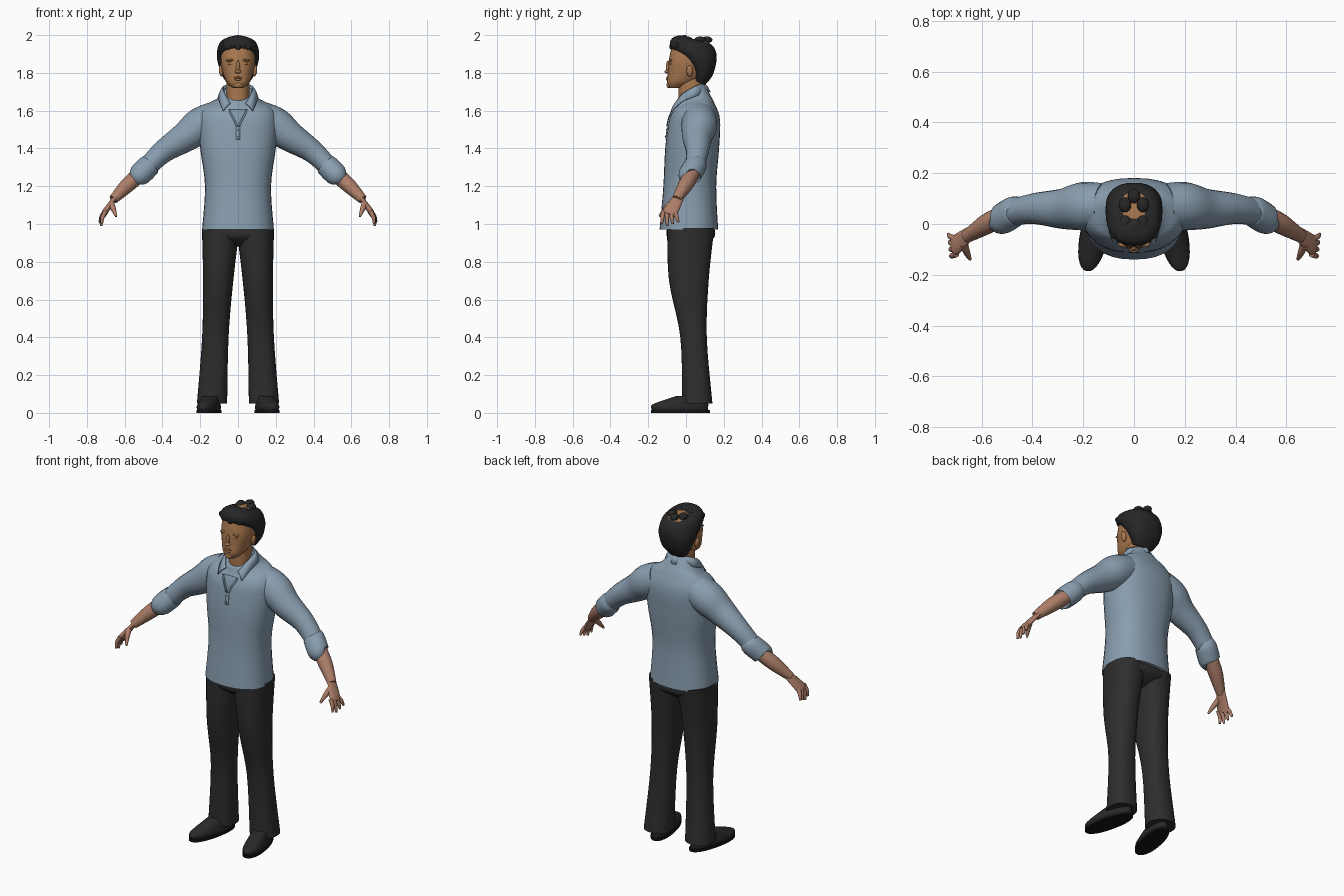
import bpy, bmesh, math
from mathutils import Vector, Matrix

cube = bpy.data.objects.get("Cube")
if cube:
    bpy.data.objects.remove(cube, do_unlink=True)


def material(name, *rgb):
    m = bpy.data.materials.new(name)
    m.use_nodes = True
    m.diffuse_color = (*rgb, 1)
    bsdf = next(n for n in m.node_tree.nodes if n.type == 'BSDF_PRINCIPLED')
    bsdf.inputs["Base Color"].default_value = (*rgb, 1)
    bsdf.inputs["Roughness"].default_value = .8
    return m


SHIRT = material("blue_cotton", .25, .34, .43)
UNDER = material("undershirt_blue", .21, .3, .39)
PANTS = material("charcoal_cloth", .027, .027, .027)
HAIR = material("black_hair", .02, .02, .02)
FACE = material("face_skin", .4, .19, .08)
HAND = material("hand_skin", .42, .21, .14)
SHOE = material("shoe_leather", .022, .022, .022)
SOLE = material("shoe_sole", .008, .008, .008)
parts = []


def finish(name, bm, mat, mirror=False):
    bmesh.ops.recalc_face_normals(bm, faces=bm.faces)
    mesh = bpy.data.meshes.new(name)
    bm.to_mesh(mesh)
    bm.free()
    mesh.materials.append(mat)
    ob = bpy.data.objects.new(name, mesh)
    bpy.context.collection.objects.link(ob)
    if mirror:
        ob.modifiers.new("Mirror", 'MIRROR')
    parts.append(ob)
    return ob


def skin(name, rings, mat, mirror=False, closed=True):
    """Join successive rings (or open rows) of points into a surface."""
    bm = bmesh.new()
    rows = [[bm.verts.new(p) for p in r] for r in rings]
    n = len(rows[0])
    for a, b in zip(rows, rows[1:]):
        for i in range(n if closed else n - 1):
            j = (i + 1) % n
            bm.faces.new((a[i], a[j], b[j], b[i]))
    if closed:
        bm.faces.new(rows[0])
        bm.faces.new(rows[-1])
    return finish(name, bm, mat, mirror)


def smooth_path(keys, steps=5):
    """Pass a smooth spline through tuples of any length."""
    ext = [keys[0], *keys, keys[-1]]
    out = []
    for a, b, c, d in zip(ext, ext[1:], ext[2:], ext[3:]):
        for s in range(steps):
            t = s / steps
            out.append([q + t / 2 * (r - p + t * (2*p - 5*q + 4*r - w + t * (3*(q - r) + w - p)))
                        for p, q, r, w in zip(a, b, c, d)])
    return out + [keys[-1]]


def unit_oval(power, segs):
    angles = [math.tau * i / segs for i in range(segs)]
    return [[math.copysign(abs(v) ** (2 / power), v) for v in (math.cos(a), math.sin(a))] for a in angles]


def stack(name, keys, mat, power=2.2, mirror=False, centre=lambda z: 0, rise=lambda z: 0):
    """Loft ovals up the body: height, half width, front y, back y; rise lifts the back edge."""
    rings = []
    for z, wide, front, back in smooth_path(keys):
        rings.append([Vector((centre(z) + wide * c, (front + back + (back - front) * s) / 2, z + rise(z) * s / 2))
                      for c, s in unit_oval(power, 32)])
    return skin(name, rings, mat, mirror)


def limb(name, keys, mat, flat=1, segs=20):
    """Loft ovals along a mirrored path: x, y, z, radius."""
    path = smooth_path(keys)
    pts = [Vector(p[:3]) for p in path]
    rings = []
    for p, key, before, after in zip(pts, path, pts[:1] + pts, pts[1:] + pts[-1:]):
        t = (after - before).normalized()
        u = Vector((0, 1, 0))
        u = (u - u.dot(t) * t).normalized()
        v = t.cross(u) * flat
        rings.append([p + (u * c + v * s) * key[3] for c, s in unit_oval(2, segs)])
    return skin(name, rings, mat, True)


def ball(name, loc, size, mat, mirror=False, tilt=0):
    bm = bmesh.new()
    m = Matrix.Translation(loc) @ Matrix.Rotation(tilt, 4, 'Y') @ Matrix.Diagonal((*size, 1))
    bmesh.ops.create_uvsphere(bm, u_segments=16, v_segments=10, radius=1, matrix=m)
    return finish(name, bm, mat, mirror)


# Shirt body, with the neckline lower at the front
torso = stack("shirt_body", [
    (.97, .19, -.14, .17), (1.2, .175, -.12, .16), (1.4, .2, -.11, .175), (1.55, .21, -.09, .18),
    (1.62, .18, -.07, .15), (1.65, .12, -.06, .13), (1.69, .075, -.05, .1)],
    SHIRT, 2.35, rise=lambda z: max(0, z - 1.55) * .6)

# Sleeves and rolled cuffs
limb("sleeves", [(.12, .07, 1.56, .09), (.2, .07, 1.52, .095), (.28, .06, 1.46, .08),
                 (.4, .06, 1.38, .06), (.5, .04, 1.28, .05)], SHIRT)
limb("cuffs", [(.46, .05, 1.32, .05), (.47, .05, 1.31, .06), (.52, .02, 1.26, .06), (.53, .02, 1.25, .05)], SHIRT)

# Forearms, palms, fingers and thumbs
limb("forearms", [(.5, .04, 1.28, .04), (.58, 0, 1.21, .04), (.66, -.05, 1.13, .025)], HAND)
limb("palms", [(.65, -.04, 1.14, .03), (.7, -.08, 1.07, .04), (.71, -.09, 1.05, .035)], HAND, .4)
for i, name in enumerate(("index", "middle", "ring", "little")):
    base = Vector((.7, -.12 + .02 * i, 1.07))
    tip = Vector((.72 + .004 * i, -.13 + .03 * i, .99 + .01 * abs(i - 1)))
    knuckle = (base + tip) / 2 + Vector((.007, 0, 0))
    limb(name + "_fingers", [(*base, .012), (*knuckle, .011), (*tip, .006)], HAND, 1, 10)
limb("thumbs", [(.67, -.08, 1.11, .016), (.66, -.11, 1.08, .014), (.645, -.14, 1.04, .006)], HAND, 1, 10)

# Trousers, with legs that spread toward the floor
stack("trouser_seat", [(.98, .18, -.1, .15), (.93, .18, -.1, .15), (.88, .05, -.04, .08)], PANTS)
stack("trouser_legs", [(.98, .1, -.1, .15), (.7, .08, -.09, .12), (.4, .07, -.03, .11), (.05, .08, -.02, .14)],
      PANTS, 2.3, True, lambda z: .14 - .05 * z)

# Shoes, turned a little outward
uppers = stack("shoe_uppers", [(.01, .05, -.18, .12), (.03, .055, -.19, .12), (.05, .05, -.17, .12),
                               (.09, .04, -.05, .11)], SHOE)
soles = stack("shoe_soles", [(0, .057, -.19, .13), (.015, .057, -.19, .13)], SOLE)
for ob in (uppers, soles):
    ob.data.transform(Matrix.Translation((.147, 0, 0)) @ Matrix.Rotation(math.radians(12), 4, 'Z'))
    ob.modifiers.new("Mirror", 'MIRROR')

# Neck and head
stack("neck", [(1.6, .06, -.04, .09), (1.77, .06, -.04, .09)], FACE)
stack("head", [(1.72, .03, -.09, -.02), (1.75, .06, -.1, .05), (1.8, .08, -.096, .11), (1.87, .092, -.09, .13),
               (1.95, .08, -.07, .13), (1.98, .04, -.03, .08)], FACE, 2.3)
ball("nose_bridge", (0, -.095, 1.83), (.01, .012, .035), FACE)
ball("nose_tip", (0, -.1, 1.807), (.017, .014, .01), FACE)
ball("upper_lip", (0, -.097, 1.775), (.024, .008, .005), FACE)
ball("lower_lip", (0, -.097, 1.765), (.02, .008, .006), FACE)
ball("chin", (0, -.088, 1.735), (.025, .016, .016), FACE)
ball("brows", (.038, -.08, 1.867), (.025, .011, .006), FACE, True, .1)
ball("eyelids", (.036, -.08, 1.848), (.017, .009, .007), FACE, True)
ball("ears", (.09, .02, 1.81), (.011, .017, .03), FACE, True, .15)

# Hair, its hairline sweeping from the brow down to the nape
stack("hair", [(1.75, .06, .04, .1), (1.8, .09, .03, .14), (1.87, .11, -.02, .16), (1.92, .11, -.08, .16),
               (1.96, .095, -.08, .14), (1.98, .06, -.05, .1), (1.985, .01, 0, .03)],
      HAIR, 2.4, rise=lambda z: -.03)
for i in range(7):
    a = (i - 3) / 3
    ball("fringe_lock", (.075 * a, -.077 + .03 * a * a, 1.948 - .008 * (i % 2)), (.018, .011, .018), HAIR, False, a / 2)
for i in range(6):
    a = i * math.tau / 6
    ball("crown_lock", (.04 * math.sin(a), .04 + .07 * math.cos(a), 1.975), (.025, .03, .018), HAIR)

# Folded collar: one half from the nape to the point, mirrored
upper = smooth_path([(0, .1, 1.745), (.08, .05, 1.73), (.07, -.02, 1.69), (.04, -.06, 1.64)])
lower = smooth_path([(0, .13, 1.7), (.1, .06, 1.68), (.1, -.02, 1.65), (.08, -.08, 1.6)])
fold = [[Vector(a), Vector(a).lerp(Vector(b), .5) + Vector((0, 0, .006)), Vector(b)] for a, b in zip(upper, lower)]
collar = skin("collar", fold, SHIRT, True, False)
collar.modifiers.new("Thickness", 'SOLIDIFY').thickness = .007


def strip(name, rows, mat, mirror, offset, thickness):
    """Lay a flat strip on the front of the shirt."""
    ob = skin(name, rows, mat, mirror, False)
    m = ob.modifiers.new("Wrap", 'SHRINKWRAP')
    m.target = torso
    m.wrap_mode = 'ABOVE_SURFACE'
    m.offset = offset
    s = ob.modifiers.new("Thickness", 'SOLIDIFY')
    s.thickness = thickness
    s.offset = 0


# Open neckline: undershirt wedge, two edges, short placket and buttons
levels = [(1.52 + .012 * i, .002 + .005 * i) for i in range(10)]
wedge = [[Vector((w * k / 3, -.12, z)) for k in range(-3, 4)] for z, w in levels]
strip("undershirt", wedge, UNDER, False, .003, .002)
edge = [[Vector((w + d, -.12, z)) for d in (0, .009)] for z, w in levels]
strip("neckline_edges", edge, SHIRT, True, .006, .006)
band = [[Vector((d, -.13, 1.45 + .01 * i)) for d in (-.011, .011)] for i in range(8)]
strip("placket", band, SHIRT, False, .003, .004)
for z, y in ((1.5, -.104), (1.465, -.11)):
    ball("button", (0, y, z), (.004, .003, .004), UNDER)

# Smooth shading with sharp hems
bpy.ops.object.select_all(action='DESELECT')
for ob in parts:
    ob.select_set(True)
bpy.context.view_layer.objects.active = torso
bpy.ops.object.shade_smooth_by_angle(angle=math.radians(50))
